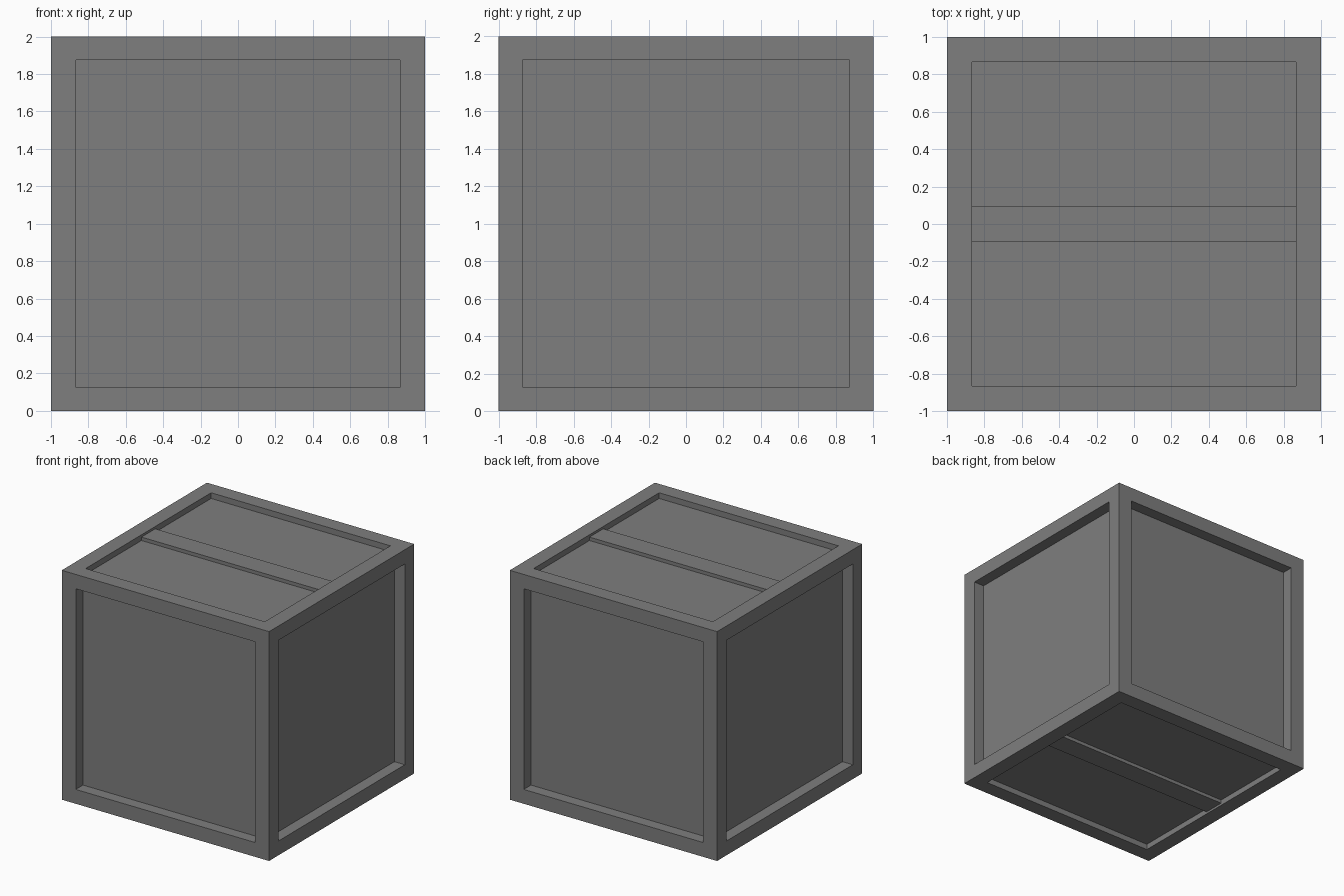
import bpy
import bmesh
from math import copysign
from mathutils import Vector

if "Cube" in bpy.data.objects:
    bpy.data.objects.remove(bpy.data.objects["Cube"], do_unlink=True)

grey = bpy.data.materials.new("crate grey")
colour = (0.21, 0.21, 0.21, 1)
grey.use_nodes = True
grey.diffuse_color = colour
grey.node_tree.nodes["Principled BSDF"].inputs["Base Color"].default_value = colour


def finish(bm, name):
    bmesh.ops.recalc_face_normals(bm, faces=bm.faces)
    mesh = bpy.data.meshes.new(name)
    bm.to_mesh(mesh)
    bm.free()
    mesh.materials.append(grey)
    obj = bpy.data.objects.new(name, mesh)
    bpy.context.collection.objects.link(obj)
    return obj


# Half sizes of the opening on each pair of sides, and how deep the panel sits
OPENINGS = {
    0: ((1, 0.87, 0.875), 0.1),
    1: ((0.865, 1, 0.875), 0.1),
    2: ((0.865, 0.865, 1), 0.05),
}

# Crate: a cube with a framed, sunken panel on every side
bm = bmesh.new()
bmesh.ops.create_cube(bm, size=2)
for face in list(bm.faces):
    normal = face.normal.copy()
    axis = max(range(3), key=lambda i: abs(normal[i]))
    half, depth = OPENINGS[axis]
    bmesh.ops.inset_individual(bm, faces=[face], thickness=0.13)
    for v in face.verts:
        v.co = Vector([copysign(h, c) for h, c in zip(half, v.co)])
    panel = bmesh.ops.extrude_discrete_faces(bm, faces=[face])["faces"][0]
    bmesh.ops.translate(bm, verts=panel.verts, vec=-normal * depth)
bmesh.ops.translate(bm, verts=bm.verts, vec=(0, 0, 1))
finish(bm, "crate_frame")

# Cross slats lying in the top and bottom recesses
for name, z in (("top_slat", 1.96), ("bottom_slat", 0.04)):
    bm = bmesh.new()
    bmesh.ops.create_cube(bm, size=1)
    bmesh.ops.scale(bm, verts=bm.verts, vec=(1.73, 0.19, 0.04))
    bmesh.ops.translate(bm, verts=bm.verts, vec=(0, 0, z))
    finish(bm, name)
